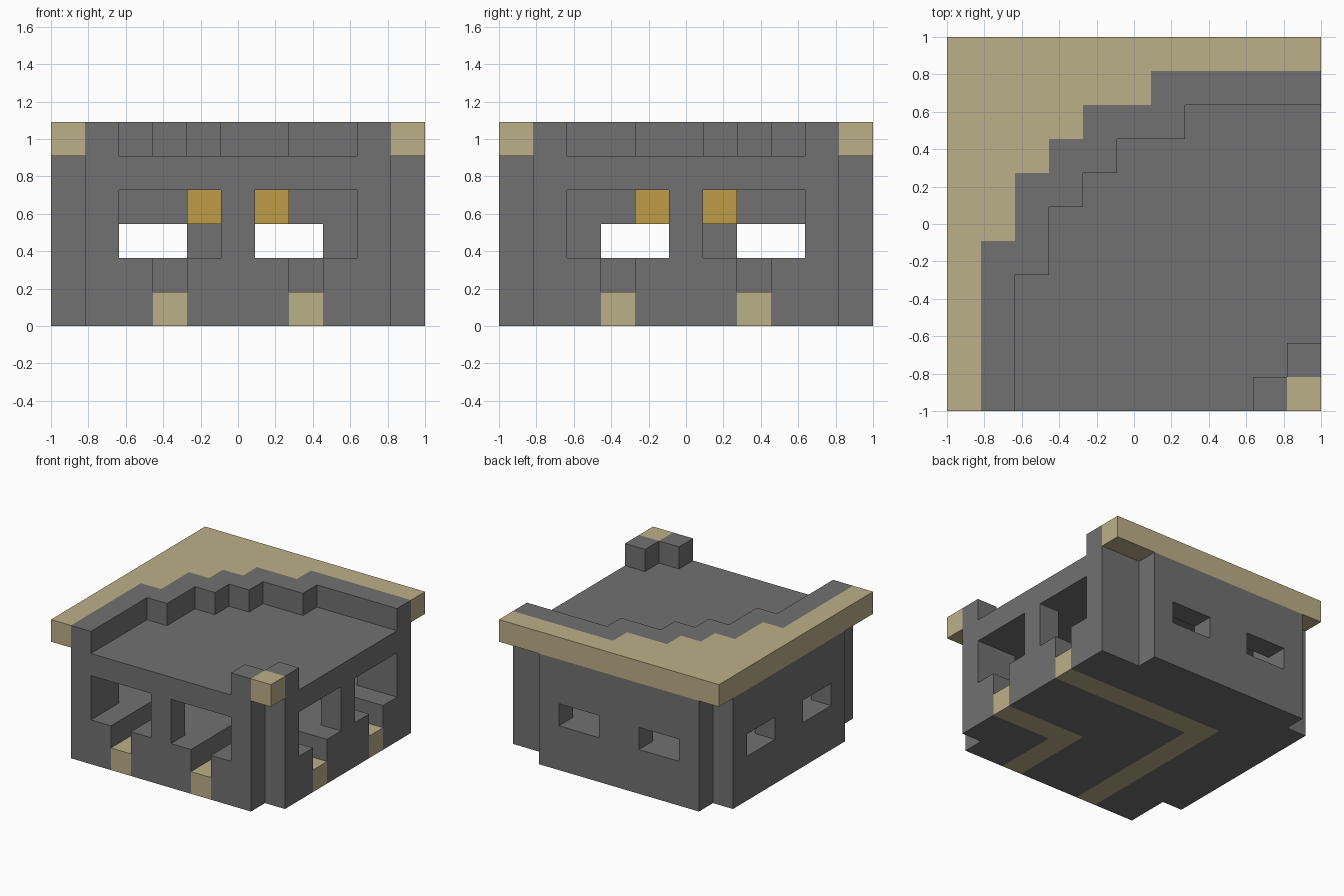
import bpy
import bmesh
from mathutils import Vector

cube = bpy.data.objects.get("Cube")
if cube:
    bpy.data.objects.remove(cube, do_unlink=True)

N = 11                 # blocks along each side
UNIT = 2 / N           # size of one block


def material(name, rgb):
    mat = bpy.data.materials.new(name)
    mat.use_nodes = True
    mat.diffuse_color = (*rgb, 1)
    node = next(n for n in mat.node_tree.nodes if n.type == "BSDF_PRINCIPLED")
    node.inputs["Base Color"].default_value = (*rgb, 1)
    node.inputs["Roughness"].default_value = 0.9
    return mat


STONE = material("stone_grey", (0.165, 0.165, 0.165))
SAND = material("sand_tan", (0.497, 0.434, 0.246))
GLOW = material("lamp_orange", (0.515, 0.328, 0.061))

blocks = {}            # block position -> (part name, material)


def box(x, y, z):
    """All block positions in half-open ranges, with their twins across the diagonal."""
    for i in range(*x):
        for j in range(*y):
            for k in range(*z):
                yield (i, j, k)
                yield (N - 1 - j, N - 1 - i, k)


def fill(part, mat, x, y, z):
    for cell in box(x, y, z):
        blocks[cell] = (part, mat)


def carve(x, y, z):
    for cell in box(x, y, z):
        blocks.pop(cell, None)


# Raised floor and roof plate
for part, z in (("floor", (0, 2)), ("roof", (4, 5))):
    fill(part, STONE, (1, 10), (1, 10), z)

# Outer walls, with the corner posts behind the notched corners
fill("front_and_side_walls", STONE, (1, 10), (0, 1), (0, 5))
fill("back_and_side_walls", STONE, (0, 1), (2, 10), (0, 5))
for i, j in ((1, 1), (9, 1), (1, 9)):
    fill("corner_posts", STONE, (i, i + 1), (j, j + 1), (0, 5))

# Wide windows on the open sides, narrow slits on the sheltered sides
for start in (2, 6):
    carve((start, start + 3), (0, 1), (2, 4))
for start in (3, 7):
    carve((0, 1), (start, start + 2), (2, 3))

# Doorways and sunken walkways: each runs inward, then turns to the other side
for lane in (3, 7):
    carve((lane, lane + 1), (0, N - lane), (1, 2))
    fill("walkway", SAND, (lane, lane + 1), (0, N - lane), (0, 1))

# Central pillar with a lamp on every side
fill("pillar", STONE, (5, 6), (5, 6), (2, 4))
fill("lamps", GLOW, (4, 5), (5, 6), (3, 4))
fill("lamps", GLOW, (6, 7), (5, 6), (3, 4))

# Stepped stone parapet: width of the bank and the row where it starts
for width, row in ((2, 0), (3, 4), (4, 6)):
    fill("parapet", STONE, (0, width), (row, N), (5, 6))
fill("parapet", STONE, (0, 5), (7, N), (5, 6))

# Stepped sand bank on the outer edge
for width, row in ((1, 0), (2, 5), (3, 7)):
    fill("sand_bank", SAND, (0, width), (row, N), (5, 6))

# Small turret on the open corner
fill("corner_turret", STONE, (9, 10), (0, 1), (5, 6))
fill("corner_turret_cap", SAND, (10, 11), (0, 1), (5, 6))


def build(part):
    """Mesh the exposed faces of one part and merge the flat ones."""
    bm = bmesh.new()
    mat = None
    for cell, (owner, colour) in blocks.items():
        if owner != part:
            continue
        mat = colour
        centre = Vector(cell) + Vector((0.5, 0.5, 0.5))
        for axis in range(3):
            for sign in (-1, 1):
                out = Vector((0, 0, 0))
                out[axis] = sign
                if tuple(int(c) for c in Vector(cell) + out) in blocks:
                    continue
                u = Vector((0, 0, 0))
                u[(axis + 1) % 3] = 0.5
                v = out.cross(u)
                mid = centre + out / 2
                corners = (mid - u - v, mid + u - v, mid + u + v, mid - u + v)
                bm.faces.new([bm.verts.new(p * UNIT - Vector((1, 1, 0))) for p in corners])
    bmesh.ops.remove_doubles(bm, verts=bm.verts, dist=UNIT / 100)
    bmesh.ops.dissolve_limit(bm, angle_limit=0.01, verts=bm.verts, edges=bm.edges)
    mesh = bpy.data.meshes.new(part)
    bm.to_mesh(mesh)
    bm.free()
    mesh.materials.append(mat)
    bpy.context.collection.objects.link(bpy.data.objects.new(part, mesh))


for part in sorted({owner for owner, _ in blocks.values()}):
    build(part)
